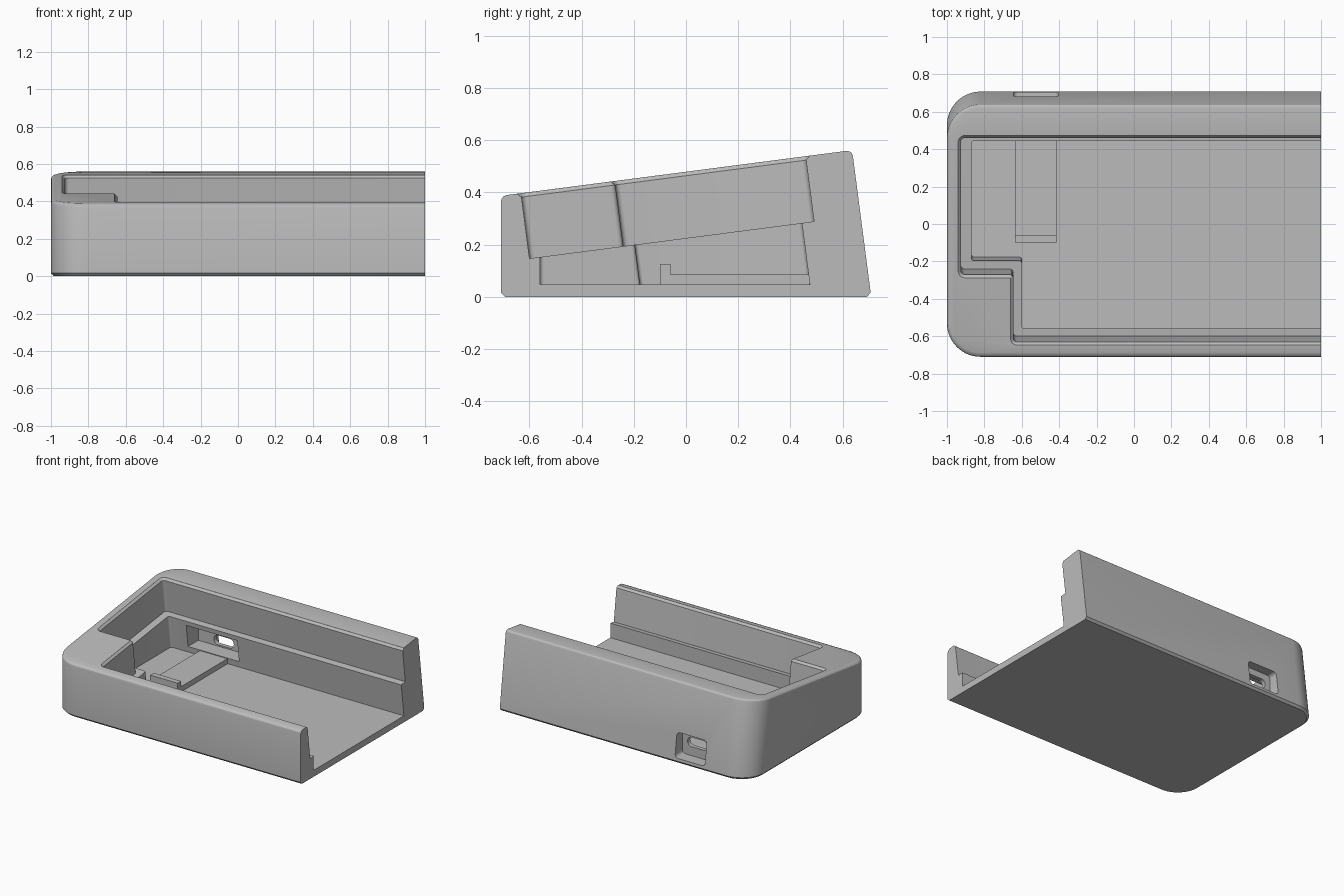
import bpy, bmesh, math
from mathutils import Vector, Matrix

if "Cube" in bpy.data.objects:
    bpy.data.objects.remove(bpy.data.objects["Cube"], do_unlink=True)

GREY = (0.5, 0.5, 0.5, 1.0)
mat = bpy.data.materials.new("plain grey")
mat.use_nodes = True
mat.diffuse_color = GREY
mat.node_tree.nodes["Principled BSDF"].inputs["Base Color"].default_value = GREY

SLOPE = 0.13                 # tilt of the top deck and the back wall
TILT = math.atan(SLOPE)


def rounded(corners, steps=8):
    """Outline with right-angled corners (x, y, radius) turned into arcs."""
    out = []
    for i, (x, y, r) in enumerate(corners):
        p = Vector((x, y))
        if r <= 0:
            out.append(p)
            continue
        a = (Vector(corners[i - 1][:2]) - p).normalized()
        b = (Vector(corners[(i + 1) % len(corners)][:2]) - p).normalized()
        centre = p + r * (a + b)
        for k in range(steps + 1):
            t = math.pi / 2 * k / steps
            out.append(centre - r * (b * math.cos(t) + a * math.sin(t)))
    return out


def loft(name, rings):
    """Closed solid through rings of equal point count."""
    bm = bmesh.new()
    loops = [[bm.verts.new(p) for p in ring] for ring in rings]
    n = len(loops[0])
    for lo, hi in zip(loops, loops[1:]):
        for i in range(n):
            j = (i + 1) % n
            bm.faces.new((lo[i], lo[j], hi[j], hi[i]))
    bm.faces.new(loops[0])
    bm.faces.new(loops[-1])
    bmesh.ops.recalc_face_normals(bm, faces=bm.faces)
    mesh = bpy.data.meshes.new(name)
    bm.to_mesh(mesh)
    bm.free()
    mesh.materials.append(mat)
    obj = bpy.data.objects.new(name, mesh)
    bpy.context.collection.objects.link(obj)
    return obj


def block(name, x0, x1, y0, y1, z0, z1, r=0):
    """Block along y with rounded corners in the x-z section."""
    sec = rounded([(x0, z0, r), (x1, z0, r), (x1, z1, r), (x0, z1, r)])
    return loft(name, [[(p.x, y, p.y) for p in sec] for y in (y0, y1)])


def stepped(x_back, x_front, y_front, y_step, y_back, r, d=0):
    """Stepped pocket outline, grown by d, running out through the open end."""
    xb, xf = x_back - d, x_front - d
    yf, ys, yb = y_front - d, y_step - d, y_back + d
    return rounded([(1.3, yf, 0), (xf, yf, r + d), (xf, ys, r - d),
                    (xb, ys, r + d), (xb, yb, r + d), (1.3, yb, 0)], 5)


def shell_ring(d, z=None, drop=0):
    """Outer outline inset by d, at height z or lying on the sloping deck."""
    ring = []
    for p in rounded([(1, -0.71 + d, 0), (1, 0.71 - d, 0),
                      (-1 + d, 0.71 - d, 0.18 - d), (-1 + d, -0.71 + d, 0.18 - d)], 14):
        lean = SLOPE if p.y > 0 else 0
        h = z if z is not None else (0.387 + SLOPE * (p.y + 0.71)) / (1 + SLOPE * lean) - drop
        ring.append((p.x, p.y - lean * h, h))
    return ring


# Outer shell with chamfered foot and softened top edge
case = loft("case_shell", [shell_ring(0.016, z=0), shell_ring(0, z=0.016),
                           shell_ring(0, drop=0.022), shell_ring(0.003, drop=0.011),
                           shell_ring(0.010, drop=0.004), shell_ring(0.022)])

# Upper recess, square to the sloping deck, with a chamfered mouth
tilt = Matrix.Translation((0, -0.6, 0.147)) @ Matrix.Rotation(TILT, 4, 'X')
upper = loft("upper_cutter", [
    [tilt @ Vector((p.x, p.y, w)) for p in stepped(-0.925, -0.645, 0, 0.363, 1.1, 0.02, d)]
    for w, d in ((0, 0), (0.237, 0), (0.252, 0.015), (0.4, 0.015))])

# Lower bay with a level floor
lower = loft("lower_cutter", [
    [(p.x, p.y - (SLOPE * z if p.y > -0.5 else 0), z)
     for p in stepped(-0.87, -0.6, -0.56, -0.17, 0.481, 0.015)]
    for z in (0.047, 0.29)])

# Port: inner pocket, outer recess and through slot
cutters = [upper, lower,
           block("pocket_cutter", -0.73, -0.32, 0.4, 0.587, 0.09, 0.25),
           block("recess_cutter", -0.645, -0.405, 0.617, 0.85, 0.035, 0.213, 0.025),
           block("slot_cutter", -0.605, -0.445, 0.5, 0.8, 0.1, 0.168, 0.032)]

bpy.context.view_layer.objects.active = case
for cutter in cutters:
    cutter.hide_render = True
    mod = case.modifiers.new("cut", 'BOOLEAN')
    mod.operation = 'DIFFERENCE'
    mod.solver = 'EXACT'
    mod.object = cutter
    bpy.ops.object.modifier_apply(modifier=mod.name)
    bpy.data.objects.remove(cutter, do_unlink=True)

# Board support with a raised stop at its front
block("board_support", -0.635, -0.415, -0.08, 0.474, 0.04, 0.085)
block("board_stop", -0.635, -0.415, -0.1, -0.06, 0.04, 0.125)

# Smooth rounded corners, crisp edges
bpy.ops.object.select_all(action='DESELECT')
case.select_set(True)
bpy.context.view_layer.objects.active = case
bpy.ops.object.shade_smooth_by_angle(angle=math.radians(25))
